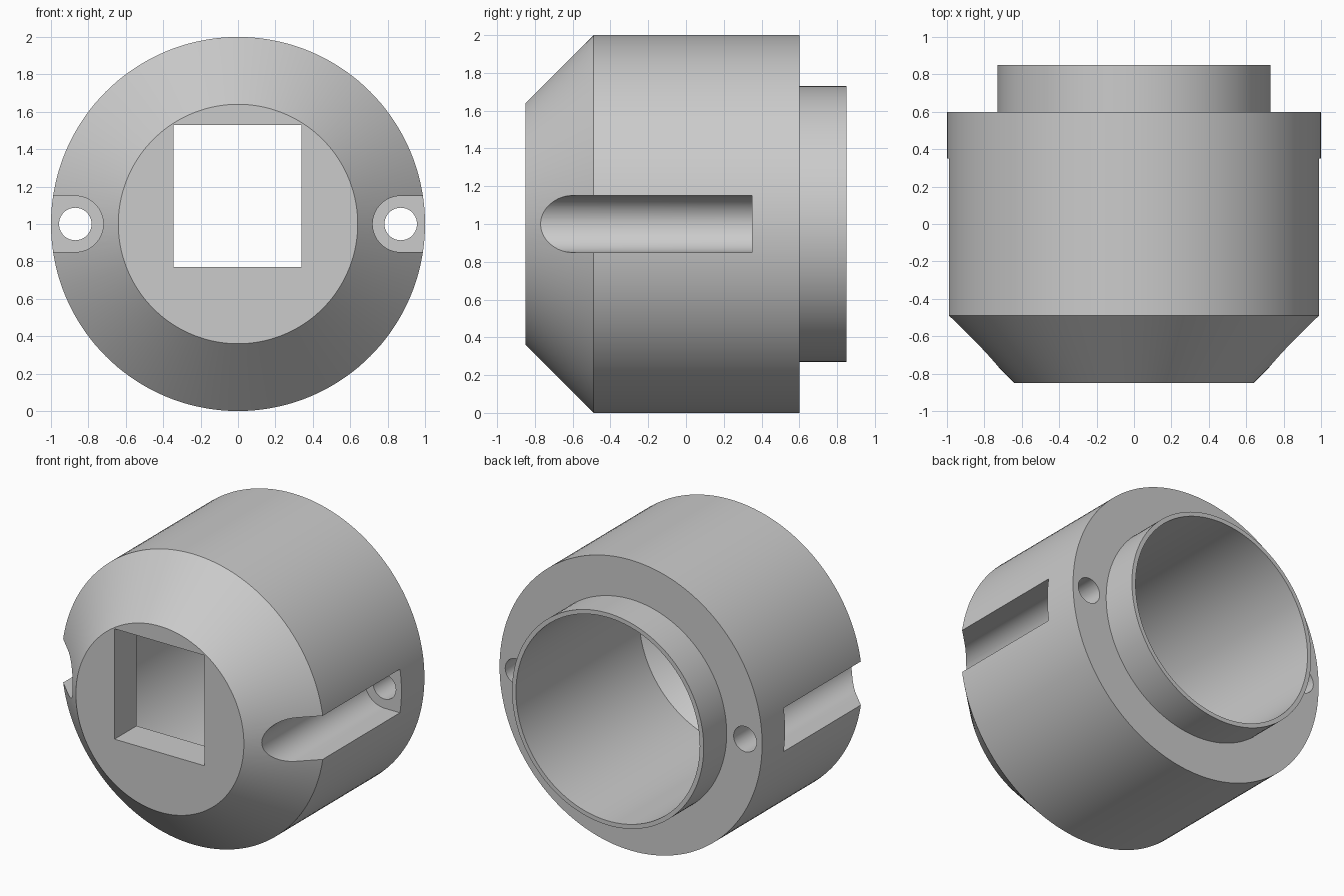
import bpy, bmesh
from math import pi, cos, sin, radians
from mathutils import Matrix, Vector

if "Cube" in bpy.data.objects:
    bpy.data.objects.remove(bpy.data.objects["Cube"])

grey = bpy.data.materials.new("plain_grey")
grey.use_nodes = True
colour = (0.6, 0.6, 0.6, 1)
grey.diffuse_color = colour
grey.node_tree.nodes["Principled BSDF"].inputs["Base Color"].default_value = colour

AXIS_Z = 1.0
SIDES = 144


def finish(bm, name):
    bmesh.ops.recalc_face_normals(bm, faces=bm.faces)
    mesh = bpy.data.meshes.new(name)
    bm.to_mesh(mesh)
    bm.free()
    mesh.materials.append(grey)
    obj = bpy.data.objects.new(name, mesh)
    bpy.context.collection.objects.link(obj)
    return obj


def lathe(name, profile):
    """Revolve (y, radius) points about the horizontal y axis."""
    bm = bmesh.new()
    verts = [bm.verts.new((r, y, AXIS_Z)) for y, r in profile]
    edges = [bm.edges.new(pair) for pair in zip(verts, verts[1:])]
    bmesh.ops.spin(bm, geom=verts + edges, cent=(0, 0, AXIS_Z), axis=(0, 1, 0),
                   angle=2 * pi, steps=SIDES, use_merge=True)
    bmesh.ops.remove_doubles(bm, verts=bm.verts, dist=0.0001)
    return finish(bm, name)


def prism(name, outline, y0, y1):
    """Extrude an (x, z) outline along y."""
    bm = bmesh.new()
    face = bm.faces.new([bm.verts.new((x, y0, z)) for x, z in outline])
    ext = bmesh.ops.extrude_face_region(bm, geom=[face])
    moved = [v for v in ext["geom"] if isinstance(v, bmesh.types.BMVert)]
    bmesh.ops.translate(bm, verts=moved, vec=(0, y1 - y0, 0))
    return finish(bm, name)


def arc(cx, radius, start, end, steps):
    angles = [start + (end - start) * i / steps for i in range(steps + 1)]
    return [(cx + radius * cos(a), AXIS_Z + radius * sin(a)) for a in angles]


def cut(target, cutter):
    cutter.hide_render = True
    mod = target.modifiers.new("cut", "BOOLEAN")
    mod.operation = "DIFFERENCE"
    mod.solver = "EXACT"
    mod.object = cutter
    bpy.context.view_layer.objects.active = target
    bpy.ops.object.modifier_apply(modifier=mod.name)
    bpy.data.objects.remove(cutter)


# Hollow housing: tapered nose, round body, rear collar, bore with tapered end
housing = lathe("housing", [
    (-0.85, 0), (-0.85, 0.64), (-0.49, 1), (0.6, 1), (0.6, 0.73),
    (0.85, 0.73), (0.85, 0.70), (-0.49, 0.70), (-0.61, 0.58), (-0.61, 0)])

# Square window through the nose
window = [(-0.345, 0.77), (0.34, 0.77), (0.34, 1.53), (-0.345, 1.53)]
cut(housing, prism("window_cutter", window, -1, 0))

# Side grooves and the bolt holes behind them
for side in (1, -1):
    groove = arc(0.87, 0.15, pi / 2, 3 * pi / 2, 32) + [(1.2, 0.85), (1.2, 1.15)]
    hole = arc(0.87, 0.087, 0, 2 * pi, 40)[:-1]
    for name, outline, end in (("groove", groove, 0.35), ("bolt_hole", hole, 0.75)):
        mirrored = [(side * x, z) for x, z in outline]
        cut(housing, prism(name + "_cutter", mirrored, -1, end))

# Smooth round surfaces, crisp edges
bpy.ops.object.select_all(action="DESELECT")
housing.select_set(True)
bpy.context.view_layer.objects.active = housing
bpy.ops.object.shade_smooth_by_angle(angle=radians(25))
